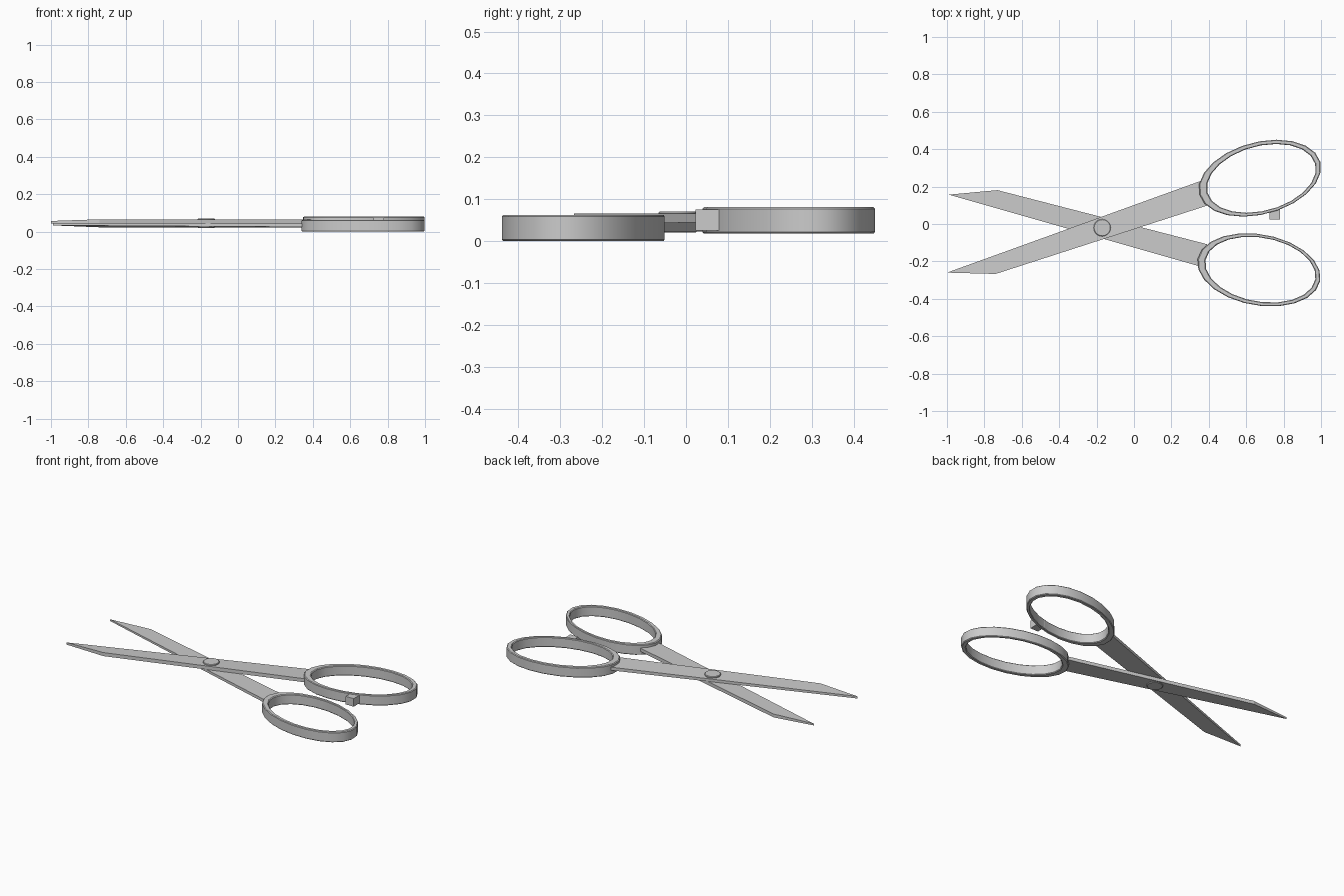
import bpy, bmesh
from math import sin, cos, pi, radians
from mathutils import Vector

if "Cube" in bpy.data.objects:
    bpy.data.objects.remove(bpy.data.objects["Cube"])


def finish(name, bm, smooth=False, bevel=0.0):
    bmesh.ops.recalc_face_normals(bm, faces=bm.faces)
    me = bpy.data.meshes.new(name)
    bm.to_mesh(me)
    bm.free()
    ob = bpy.data.objects.new(name, me)
    bpy.context.collection.objects.link(ob)
    if bevel:
        mod = ob.modifiers.new("bevel", 'BEVEL')
        mod.width = bevel
        mod.segments = 1
        mod.limit_method = 'ANGLE'
        mod.angle_limit = radians(50)
    if smooth:
        bpy.ops.object.select_all(action='DESELECT')
        ob.select_set(True)
        bpy.context.view_layer.objects.active = ob
        bpy.ops.object.shade_smooth_by_angle(angle=radians(35))
    return ob


def blade(name, outline, z_in, z_out):
    """outline: (x, y, thickness factor); z_in is the flat contact plane."""
    bm = bmesh.new()
    flat = [bm.verts.new((x, y, z_in)) for x, y, t in outline]
    face = [bm.verts.new((x, y, z_in + (z_out - z_in) * t)) for x, y, t in outline]
    bm.faces.new(flat)
    bm.faces.new(face)
    n = len(outline)
    for i in range(n):
        j = (i + 1) % n
        bm.faces.new((flat[i], flat[j], face[j], face[i]))
    return finish(name, bm)


def ellipse(cx, cy, a, b, tilt, n=22):
    c, s = cos(tilt), sin(tilt)
    for i in range(n):
        u, v = a * cos(2 * pi * i / n), b * sin(2 * pi * i / n)
        yield cx + u * c - v * s, cy + u * s + v * c


def finger_ring(name, outer, inner, z0, z1):
    bm = bmesh.new()
    o, k = list(ellipse(*outer)), list(ellipse(*inner))
    loops = [[bm.verts.new((x, y, z)) for x, y in pts]
             for pts, z in ((o, z0), (o, z1), (k, z1), (k, z0))]
    n = len(o)
    for q in range(4):
        p, r = loops[q], loops[(q + 1) % 4]
        for i in range(n):
            j = (i + 1) % n
            bm.faces.new((p[i], p[j], r[j], r[i]))
    return finish(name, bm, True, 0.004)


# blades: tip, spine corner, spine end, cutting edge end
blade("upper_blade", [(-1.0, -0.26, 0.6), (-0.74, -0.267, 1), (0.39, 0.098, 1),
                      (0.37, 0.235, 0.9)], 0.044, 0.066)
blade("lower_blade", [(-0.99, 0.157, 0.5), (-0.73, 0.181, 1), (0.39, -0.108, 1),
                      (0.36, -0.229, 0.9)], 0.044, 0.023)

# finger rings
t1, t2 = radians(15), radians(-10)
finger_ring("upper_ring", (0.673, 0.245, 0.335, 0.193, t1),
            (0.681, 0.244, 0.298, 0.173, t1), 0.018, 0.081)
finger_ring("lower_ring", (0.668, -0.245, 0.333, 0.19, t2),
            (0.676, -0.244, 0.298, 0.171, t2), 0.0, 0.063)

# pivot pin
bm = bmesh.new()
bmesh.ops.create_cone(bm, cap_ends=True, segments=20, radius1=0.046, radius2=0.046, depth=0.05)
bmesh.ops.translate(bm, verts=bm.verts, vec=Vector((-0.17, -0.02, 0.0455)))
finish("pivot_pin", bm, True, 0.003)

# stop block between the rings
bm = bmesh.new()
bmesh.ops.create_cube(bm, size=1)
bmesh.ops.scale(bm, verts=bm.verts, vec=Vector((0.055, 0.056, 0.05)))
bmesh.ops.translate(bm, verts=bm.verts, vec=Vector((0.753, 0.051, 0.05)))
finish("stop_block", bm)
